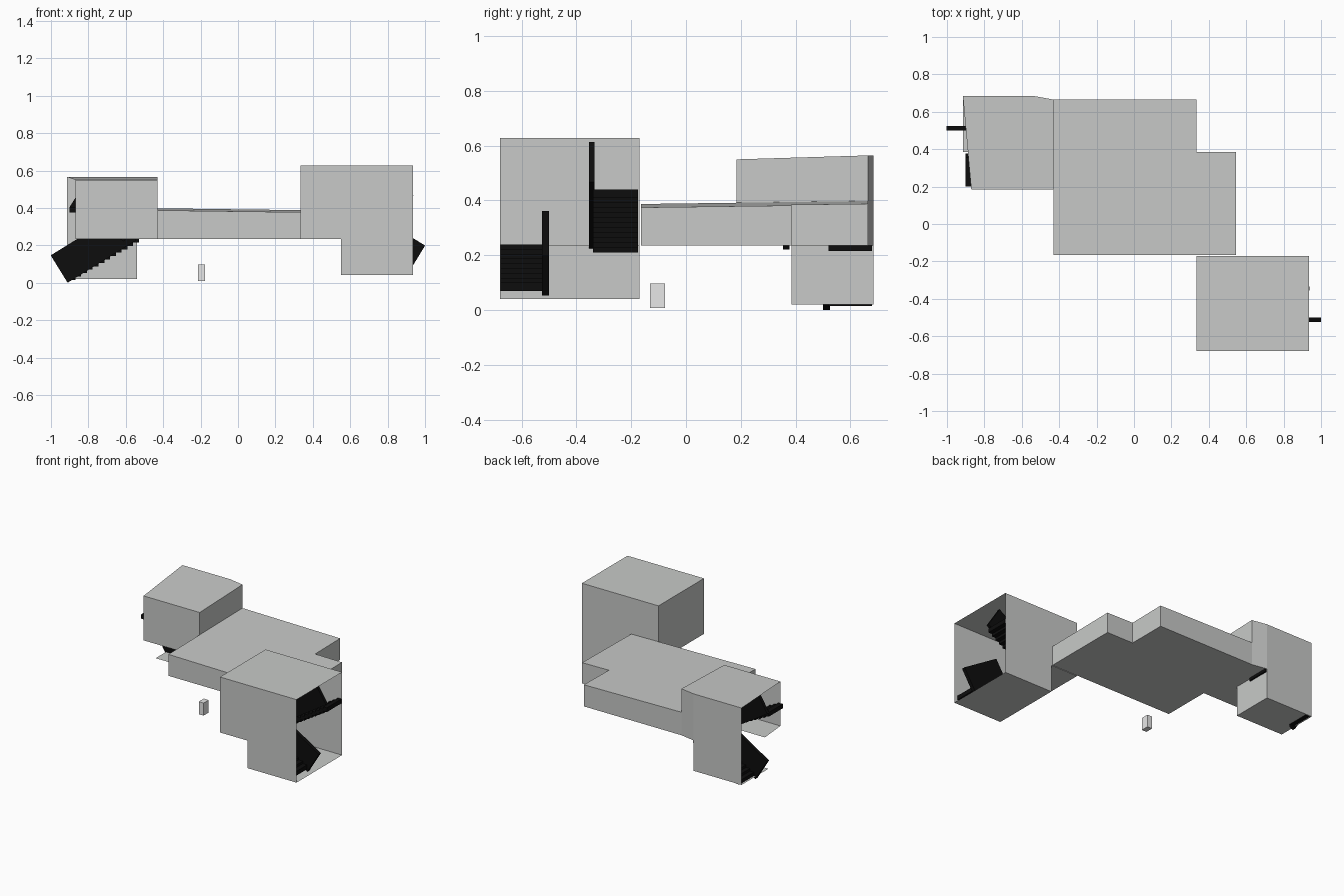
import bpy, bmesh, math
from mathutils import Vector

if "Cube" in bpy.data.objects:
    bpy.data.objects.remove(bpy.data.objects["Cube"])


def material(name, rgb):
    m = bpy.data.materials.new(name)
    m.diffuse_color = (*rgb, 1)
    m.use_nodes = True
    m.node_tree.nodes["Principled BSDF"].inputs["Base Color"].default_value = m.diffuse_color
    return m


GREY = material("wall grey", (0.58, 0.59, 0.58))
PALE = material("pale grey", (0.8, 0.8, 0.8))
BLACK = material("stair black", (0.004, 0.004, 0.004))


def finish(name, bm, mat):
    bmesh.ops.remove_doubles(bm, verts=bm.verts, dist=0.0001)
    bmesh.ops.recalc_face_normals(bm, faces=bm.faces)
    mesh = bpy.data.meshes.new(name)
    bm.to_mesh(mesh)
    bm.free()
    mesh.materials.append(mat)
    obj = bpy.data.objects.new(name, mesh)
    bpy.context.collection.objects.link(obj)
    return obj


def face(bm, pts):
    return bm.faces.new([bm.verts.new(p) for p in pts])


def shell(bm, low, high, skip=(), caps=(True, True)):
    """Join two matching outlines with side faces, leaving out skipped sides."""
    n = len(low)
    for i in range(n):
        if i not in skip:
            j = (i + 1) % n
            face(bm, [low[i], low[j], high[j], high[i]])
    if caps[0]:
        face(bm, low[::-1])
    if caps[1]:
        face(bm, high)


def extrude_y(bm, profile, y0, y1, skip=()):
    shell(bm, [(x, y0, z) for x, z in profile], [(x, y1, z) for x, z in profile], skip)


def box(bm, x0, x1, y0, y1, z0, z1):
    extrude_y(bm, [(x0, z0), (x1, z0), (x1, z1), (x0, z1)], y0, y1)


# Main low slab with a gently sloping top
def slab_top(x, y):
    return 0.387 - 0.010 * (x + 0.43) / 0.765 + 0.011 * (y + 0.165) / 0.83


plan = [(-0.43, -0.165), (0.545, -0.165), (0.545, 0.385),
        (0.335, 0.385), (0.335, 0.665), (-0.43, 0.665)]
bm = bmesh.new()
shell(bm, [(x, y, 0.235) for x, y in plan], [(x, y, slab_top(x, y)) for x, y in plan])
finish("main_slab", bm, GREY)

# Right stair tower, open on its outer side
bm = bmesh.new()
extrude_y(bm, [(0.335, 0.235), (0.55, 0.235), (0.55, 0.04),
               (0.935, 0.04), (0.935, 0.628), (0.335, 0.628)], -0.68, -0.17, skip=(3,))
finish("right_tower", bm, GREY)

# Left stair tower, upper storey: open outer side and stairwell
plan = [(-0.87, 0.185), (-0.43, 0.185), (-0.43, 0.665), (-0.54, 0.685), (-0.915, 0.685)]
bm = bmesh.new()
shell(bm, [(x, y, 0.235) for x, y in plan],
      [(x, y, 0.55 + 0.03 * (y - 0.185)) for x, y in plan], skip=(4,), caps=(False, True))
# upper floor around the stairwell
face(bm, [(-0.87, 0.185, 0.235), (-0.43, 0.185, 0.235), (-0.43, 0.385, 0.235), (-0.888, 0.385, 0.235)])
face(bm, [(-0.54, 0.385, 0.235), (-0.43, 0.385, 0.235), (-0.43, 0.665, 0.235), (-0.54, 0.685, 0.235)])
finish("left_tower_upper", bm, GREY)

# Left stair tower, lower storey: floor, back wall and inner wall
bm = bmesh.new()
face(bm, [(-0.915, 0.385, 0.02), (-0.54, 0.385, 0.02), (-0.54, 0.685, 0.02), (-0.915, 0.685, 0.02)])
face(bm, [(-0.915, 0.685, 0.02), (-0.54, 0.685, 0.02), (-0.54, 0.685, 0.235), (-0.915, 0.685, 0.235)])
face(bm, [(-0.54, 0.385, 0.02), (-0.54, 0.685, 0.02), (-0.54, 0.685, 0.235), (-0.54, 0.385, 0.235)])
finish("left_tower_lower", bm, GREY)


# Stair flights: a run of thin block steps
def flight(name, x_low, x_high, z_low, z_high, n, y0, y1):
    bm = bmesh.new()
    run, rise = (x_high - x_low) / n, (z_high - z_low) / (n - 1)
    for i in range(n):
        a, b = sorted((x_low + i * run, x_low + (i + 1) * run))
        z = z_low + i * rise
        box(bm, a, b, y0, y1, z, z + 0.03)
    finish(name, bm, BLACK)


# Stair side panels: slanted rectangles given by their lower edge
def panel(name, low, high, y0, y1, width=0.172):
    a, b = Vector(low), Vector(high)
    d = (b - a).normalized()
    up = Vector((-d.y, d.x)) if d.x > 0 else Vector((d.y, -d.x))
    up *= width
    bm = bmesh.new()
    extrude_y(bm, [tuple(p) for p in (a, b, b + up, a + up)], y0, y1)
    finish(name, bm, BLACK)


flight("right_lower_steps", 0.91, 0.61, 0.07, 0.21, 9, -0.678, -0.50)
panel("right_lower_panel", (0.911, 0.052), (0.645, 0.214), -0.525, -0.50)
flight("right_upper_steps", 0.58, 0.935, 0.21, 0.41, 12, -0.34, -0.175)
panel("right_upper_panel", (0.56, 0.225), (0.938, 0.468), -0.355, -0.335)

flight("left_lower_steps", -0.90, -0.53, 0.015, 0.215, 12, 0.52, 0.68)
panel("left_lower_panel", (-0.911, 0.0), (-0.545, 0.226), 0.50, 0.525)
flight("left_upper_steps", -0.59, -0.90, 0.237, 0.375, 9, 0.20, 0.36)
panel("left_upper_panel", (-0.61, 0.22), (-0.902, 0.402), 0.355, 0.378)

# Small separate block in front of the slab
bm = bmesh.new()
box(bm, -0.215, -0.177, -0.132, -0.076, 0.008, 0.097)
finish("small_block", bm, PALE)
